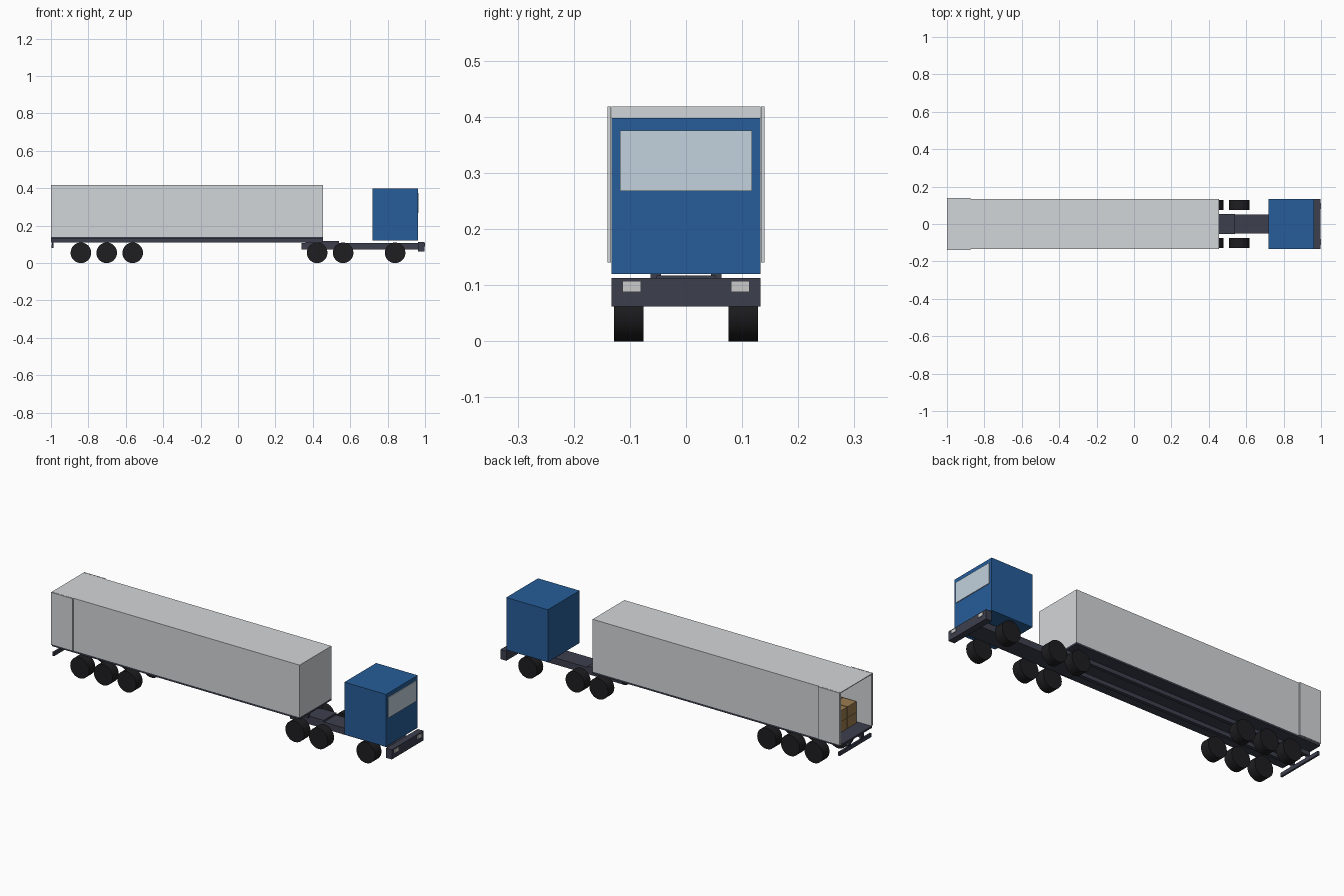
import bpy
import math

cube = bpy.data.objects.get("Cube")
if cube:
    bpy.data.objects.remove(cube, do_unlink=True)


def material(name, r, g, b):
    m = bpy.data.materials.new(name)
    m.use_nodes = True
    m.diffuse_color = (r, g, b, 1)
    m.node_tree.nodes["Principled BSDF"].inputs["Base Color"].default_value = (r, g, b, 1)
    return m


BLUE = material("cab_blue", 0.02, 0.11, 0.32)
GREY = material("trailer_grey", 0.65, 0.67, 0.69)
DARK = material("frame_dark", 0.046, 0.05, 0.075)
RUBBER = material("tyre_black", 0.013, 0.013, 0.015)
GLASS = material("window_glass", 0.54, 0.64, 0.73)
LAMP = material("lamp_white", 0.75, 0.76, 0.76)
CARD = material("cardboard", 0.33, 0.2, 0.08)


def box(name, x, y, z, mat):
    """Axis-aligned box from (low, high) pairs."""
    spans = (x, y, z)
    bpy.ops.mesh.primitive_cube_add(size=1, location=[(a + b) / 2 for a, b in spans])
    ob = bpy.context.object
    ob.name = name
    ob.scale = [b - a for a, b in spans]
    bpy.ops.object.transform_apply(location=False, rotation=False, scale=True)
    ob.data.materials.append(mat)
    return ob


def pair(name, x, y, z, mat):
    """The same box on both sides of the centre line."""
    box(name + "_near", x, (-y[1], -y[0]), z, mat)
    box(name + "_far", x, y, z, mat)


HALF = 0.133
WALL = 0.004
REAR, NOSE = -1.0, 0.455
DECK, ROOF = 0.14, 0.418

# Trailer body, open at the rear
pair("trailer_side", (REAR, NOSE), (HALF - WALL, HALF), (DECK, ROOF), GREY)
box("trailer_roof", (REAR, NOSE), (-HALF + WALL, HALF - WALL), (ROOF - WALL, ROOF), GREY)
box("trailer_front_wall", (NOSE - WALL, NOSE), (-HALF + WALL, HALF - WALL), (DECK, ROOF - WALL), GREY)

# Rear doors folded back along the sides
pair("rear_door", (REAR, -0.873), (HALF + 0.001, 0.14), (DECK, ROOF), GREY)

# Trailer floor, frame rails and rear guard
box("trailer_floor", (REAR, NOSE), (-HALF, HALF), (0.13, DECK), DARK)
pair("trailer_rail", (REAR, NOSE), (0.045, 0.063), (0.109, 0.13), DARK)
pair("guard_strut", (-0.995, -0.987), (0.045, 0.063), (0.09, 0.11), DARK)
box("rear_guard", (-0.996, -0.986), (-HALF, HALF), (0.08, 0.1), DARK)

# Cardboard cargo stacked inside
for row in range(4):
    for col in range(3):
        for layer in range(2):
            x0, y0, z0 = -0.92 + row * 0.08, (col - 1.5) * 0.078, DECK + layer * 0.058
            box("cargo_box", (x0, x0 + 0.077), (y0 + 0.002, y0 + 0.076), (z0, z0 + 0.057), CARD)

# Tractor frame and coupling plate
box("tractor_frame", (0.34, 0.965), (-0.05, 0.05), (0.072, 0.107), DARK)
box("coupling_plate", (0.36, 0.54), (-0.053, 0.053), (0.107, 0.117), DARK)

# Cab, windscreen, bumper and headlights
box("cab", (0.718, 0.962), (-HALF, HALF), (0.12, 0.398), BLUE)
box("windscreen", (0.958, 0.966), (-0.118, 0.118), (0.268, 0.376), GLASS)
box("bumper", (0.962, 0.996), (-HALF, HALF), (0.062, 0.113), DARK)
pair("headlight", (0.99, 1.0), (0.08, 0.113), (0.088, 0.107), LAMP)

# Wheels
RADIUS = 0.055
for x in (-0.84, -0.702, -0.563, 0.423, 0.562, 0.84):
    for side in (-1, 1):
        bpy.ops.mesh.primitive_cylinder_add(
            vertices=32, radius=RADIUS, depth=0.053,
            location=(x, side * 0.102, RADIUS), rotation=(math.pi / 2, 0, 0))
        wheel = bpy.context.object
        wheel.name = "wheel"
        wheel.data.materials.append(RUBBER)
        bpy.ops.object.shade_smooth_by_angle()
